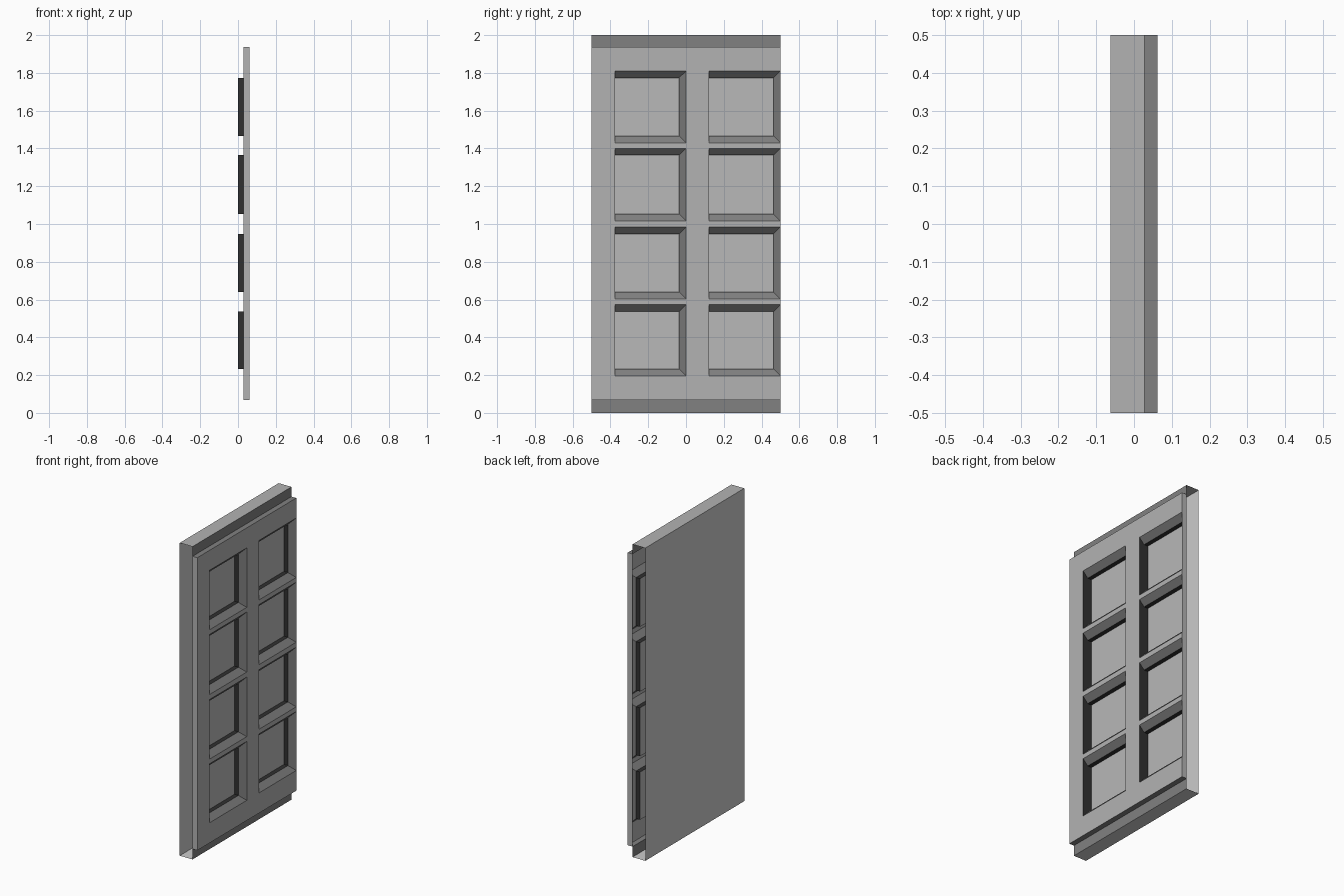
import bpy, bmesh
from mathutils import Vector

if "Cube" in bpy.data.objects:
    bpy.data.objects.remove(bpy.data.objects["Cube"])

FRONT, STEP, FLOOR, BACK = 0.062, 0.028, 0.0, -0.062   # depth levels along x
BEVEL = 0.036
ROWS = [(0.196, 0.573), (0.603, 0.984), (1.016, 1.40), (1.43, 1.81)]
COLS = [(-0.377, 0.0), (0.123, 0.5)]
Z0, Z1 = 0.067, 1.938                                  # raised frame height


def grey(name, v):
    m = bpy.data.materials.new(name)
    m.diffuse_color = (v, v, v, 1)
    m.use_nodes = True
    m.node_tree.nodes["Principled BSDF"].inputs["Base Color"].default_value = m.diffuse_color
    return m


# Index 0 shell, 1 frame, 2 panel floor, 3 bevels and steps, 4 deep walls
MATS = [grey("shell_grey", .8), grey("frame_grey", .45), grey("panel_grey", .48),
        grey("bevel_grey", .22), grey("deep_grey", .03)]


def build(name, polys):
    """Make one object from (corner points, outward direction, material) entries."""
    bm = bmesh.new()
    for pts, out, mat in polys:
        f = bm.faces.new([bm.verts.new(p) for p in pts])
        f.normal_update()
        f.material_index = mat
        if f.normal.dot(Vector(out)) < 0:
            f.normal_flip()
    bmesh.ops.remove_doubles(bm, verts=bm.verts, dist=1e-5)
    me = bpy.data.meshes.new(name)
    bm.to_mesh(me)
    bm.free()
    for m in MATS:
        me.materials.append(m)
    ob = bpy.data.objects.new(name, me)
    bpy.context.collection.objects.link(ob)
    return ob


def flat(x, y0, y1, z0, z1, mat, out=(1, 0, 0)):
    return ([(x, y0, z0), (x, y1, z0), (x, y1, z1), (x, y0, z1)], out, mat)


def level(z, x0, x1, out, mat):
    return ([(x0, -.5, z), (x1, -.5, z), (x1, .5, z), (x0, .5, z)], out, mat)


# Open-ended backing shell: back, top, bottom and the stepped bands
up, down = (0, 0, 1), (0, 0, -1)
build("backing_shell", [
    flat(BACK, -.5, .5, 0, 2, 0, (-1, 0, 0)),
    level(2, BACK, STEP, up, 1), level(0, BACK, STEP, down, 0),
    flat(STEP, -.5, .5, Z1, 2, 3), flat(STEP, -.5, .5, 0, Z0, 3),
])

# Raised frame: stiles, rails, ledges and thin end edges
frame = [level(Z1, STEP, FRONT, up, 3), level(Z0, STEP, FRONT, down, 3),
         flat(FRONT, -.5, COLS[0][0], Z0, Z1, 1),
         flat(FRONT, COLS[0][1], COLS[1][0], Z0, Z1, 1)]
edges = [Z0] + [z for r in ROWS for z in r] + [Z1]
for y0, y1 in COLS:
    for a, b in zip(edges[::2], edges[1::2]):
        frame.append(flat(FRONT, y0, y1, a, b, 1))
for s in (-1, 1):
    y = .5 * s
    frame.append(([(STEP, y, Z0), (FRONT, y, Z0), (FRONT, y, Z1), (STEP, y, Z1)], (0, s, 0), 1))
build("raised_frame", frame)


# Recessed panels: bevelled on top, bottom and right, straight on the left
def panel(y0, y1, z0, z1):
    yi, a, b = y1 - BEVEL, z0 + BEVEL, z1 - BEVEL
    polys = [flat(FLOOR, y0, yi, a, b, 2)]
    for zo, zi, s in ((z0, a, 1), (z1, b, -1)):
        polys.append(([(FRONT, y0, zo), (FRONT, y1, zo), (STEP, yi, zi), (STEP, y0, zi)], (1, 0, s), 3))
        polys.append(([(STEP, y0, zi), (STEP, yi, zi), (FLOOR, yi, zi), (FLOOR, y0, zi)], (0, 0, s), 4))
    polys.append(([(FRONT, y1, z0), (FRONT, y1, z1), (STEP, yi, b), (STEP, yi, a)], (1, -1, 0), 3))
    polys.append(([(STEP, yi, a), (STEP, yi, b), (FLOOR, yi, b), (FLOOR, yi, a)], (0, -1, 0), 4))
    polys.append(([(FRONT, y0, z0), (STEP, y0, a), (FLOOR, y0, a),
                   (FLOOR, y0, b), (STEP, y0, b), (FRONT, y0, z1)], (0, 1, 0), 4))
    return polys


for i, col in enumerate(COLS):
    for j, row in enumerate(ROWS):
        build(f"recessed_panel_{i + 1}_{j + 1}", panel(*col, *row))
